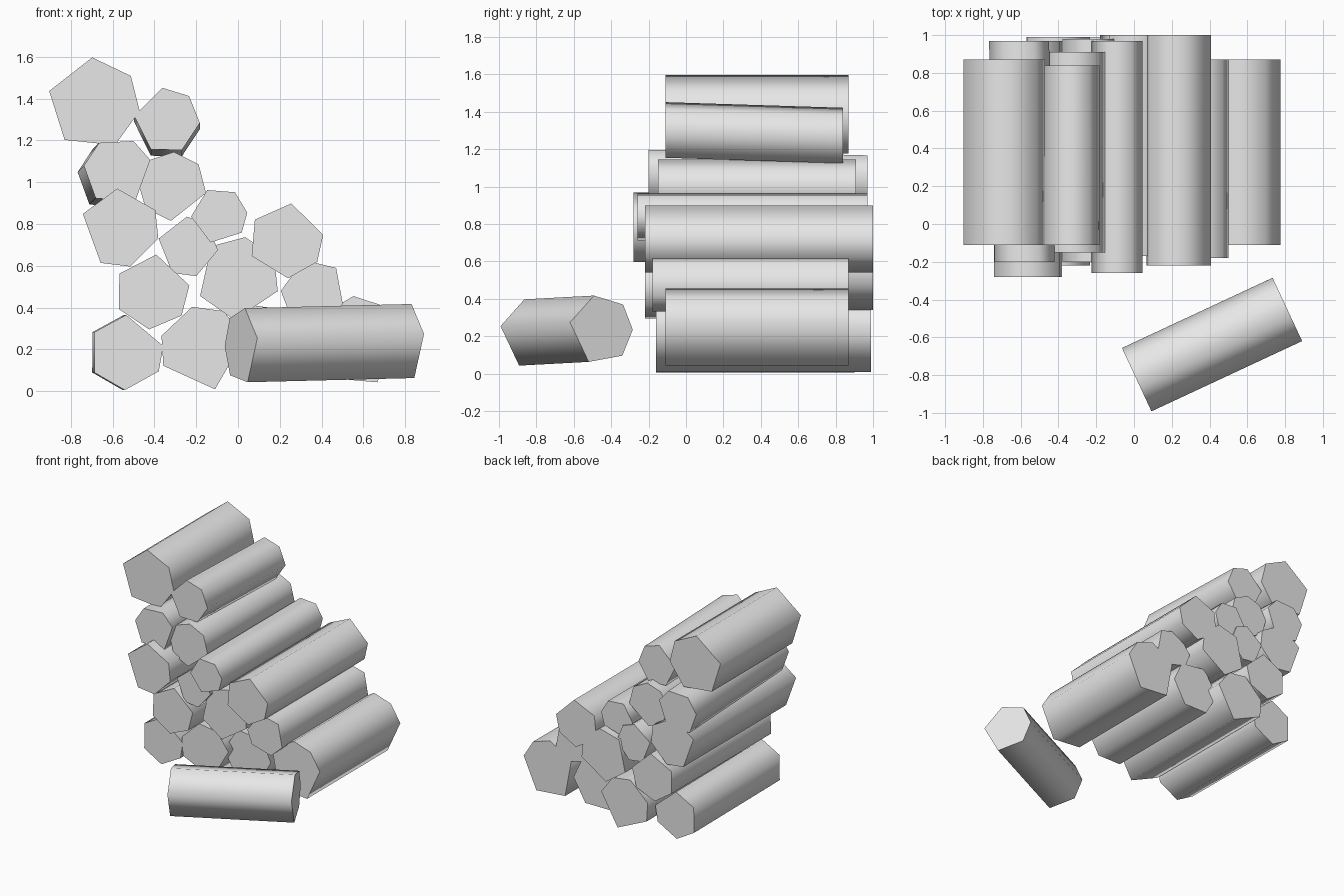
import bpy
import bmesh
from math import radians, sin, cos
from mathutils import Matrix

default_cube = bpy.data.objects.get("Cube")
if default_cube:
    bpy.data.objects.remove(default_cube, do_unlink=True)

# One plain grey for every log
grey = bpy.data.materials.new("plain_grey")
grey.use_nodes = True
grey.diffuse_color = (0.8, 0.8, 0.8, 1)
grey.node_tree.nodes["Principled BSDF"].inputs["Base Color"].default_value = grey.diffuse_color


def make_log(name, centre, radius, corners, front, back, drift_x=0, drift_z=0):
    """Roughly cut log along y: corners are angles around its centre,
    drift is how far the back end leans away from the front end."""
    bm = bmesh.new()
    outline = []
    for angle in corners:
        x = centre[0] + radius * cos(radians(angle))
        z = centre[1] + radius * sin(radians(angle))
        outline.append(bm.verts.new((x, front, z)))
    front_face = bm.faces.new(outline)
    extruded = bmesh.ops.extrude_face_region(bm, geom=[front_face], use_keep_orig=True)
    back_verts = [item for item in extruded["geom"] if isinstance(item, bmesh.types.BMVert)]
    bmesh.ops.translate(bm, verts=back_verts, vec=(drift_x, back - front, drift_z))
    bmesh.ops.recalc_face_normals(bm, faces=bm.faces)

    mesh = bpy.data.meshes.new(name)
    bm.to_mesh(mesh)
    bm.free()
    mesh.materials.append(grey)
    log = bpy.data.objects.new(name, mesh)
    bpy.context.collection.objects.link(log)

    # Rounded bark shading, crisp cut ends
    bpy.ops.object.select_all(action="DESELECT")
    log.select_set(True)
    bpy.context.view_layer.objects.active = log
    bpy.ops.object.shade_smooth_by_angle(angle=radians(85))
    return log


# Bottom row
make_log("bottom_log_far_right", (-.535, .185), .18, [10, 90, 147, 212, 268, 330], front=-.16, back=.9, drift_x=-.01)
make_log("bottom_log_right", (-.17, .205), .205, [13, 60, 104, 163, 204, 287], front=-.16, back=.99)
make_log("bottom_log_middle", (.15, .23), .2, [0, 50, 115, 180, 240, 300], front=-.1, back=.87)
make_log("bottom_log_left", (.56, .235), .22, [12, 52, 92, 150, 231, 299], front=-.11, back=.87)

# Second row
make_log("second_row_log_right", (-.41, .475), .18, [10, 84, 151, 207, 265, 321], front=-.22, back=.99)
make_log("second_row_log_middle", (0, .54), .2, [30, 80, 130, 205, 265, 342], front=-.17, back=1)
make_log("second_row_log_left", (.36, .48), .155, [45, 107, 180, 222, 288, 336], front=-.18, back=.87)

# Third row
make_log("third_row_log_right", (-.565, .78), .19, [27, 94, 159, 241, 285, 345], front=-.28, back=.97)
make_log("third_row_log_middle", (-.24, .69), .145, [50, 92, 164, 239, 286, 354], front=-.2, back=.98)
make_log("third_row_log_left", (.23, .72), .18, [9, 82, 146, 204, 273, 326], front=-.22, back=1)
make_log("small_wedged_log", (-.09, .84), .135, [6, 56, 115, 182, 252, 323], front=-.26, back=.97)

# Fourth row
make_log("fourth_row_log_right", (-.575, 1.05), .165, [20, 63, 123, 170, 230, 300],
         front=-.2, back=.97, drift_x=-.03, drift_z=-.03)
make_log("fourth_row_log_left", (-.315, .98), .165, [40, 87, 130, 173, 220, 268, 349], front=-.15, back=.91)

# Top pair
make_log("top_log_right", (-.69, 1.375), .222, [37, 92, 164, 231, 297, 351], front=-.11, back=.87)
make_log("top_log_left", (-.34, 1.295), .158, [48, 98, 172, 241, 297, 356], front=-.11, back=.84, drift_z=-.03)

# Log that has rolled off in front of the pile
fallen_log = make_log("fallen_log", (0, 0), .187, [0, 46, 103, 168, 247, 312],
                      front=-.44, back=.44, drift_z=-.02)
fallen_log.matrix_world = Matrix.Translation((.414, -.64, .235)) @ Matrix.Rotation(radians(115), 4, "Z")
